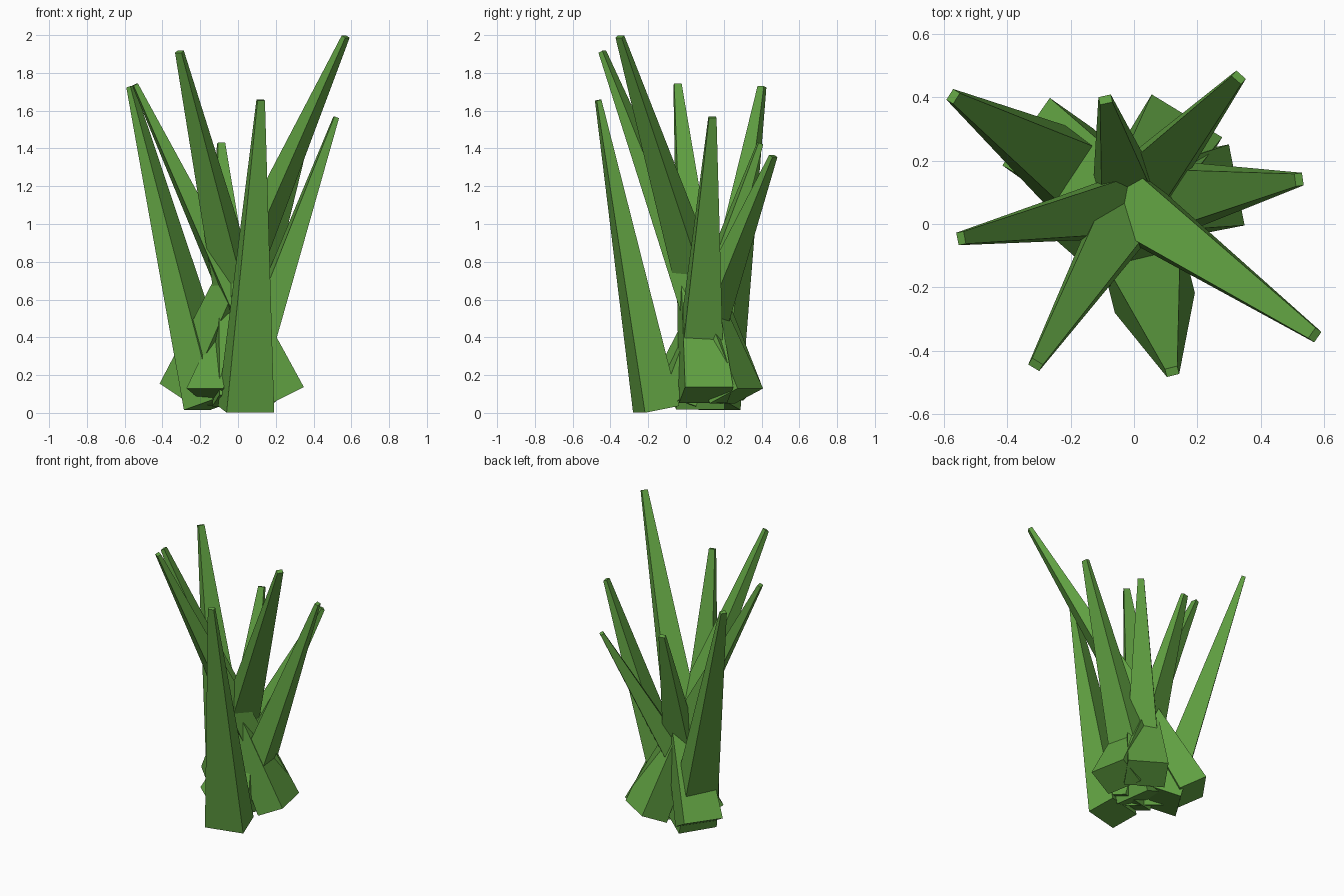
import bpy, bmesh
from mathutils import Vector

if "Cube" in bpy.data.objects:
    bpy.data.objects.remove(bpy.data.objects["Cube"])

green = bpy.data.materials.new("grass_green")
green.diffuse_color = (0.12, 0.36, 0.055, 1)
green.use_nodes = True
green.node_tree.nodes["Principled BSDF"].inputs["Base Color"].default_value = green.diffuse_color

# Half width and half thickness of the blade ends
BASE = (0.13, 0.095)
TIP = (0.02, 0.013)


def blade(name, base, tip):
    """Flattened tapered blade whose wide face points the way it leans."""
    base, tip = Vector(base), Vector(tip)
    axis = (tip - base).normalized()
    side = Vector((0, 0, 1)).cross(axis).normalized()
    out = axis.cross(side)
    bm = bmesh.new()
    rings = []
    for centre, (w, t) in ((base, BASE), (tip, TIP)):
        rings.append([bm.verts.new(centre + side * a * w + out * b * t)
                      for a, b in ((-1, -1), (1, -1), (1, 1), (-1, 1))])
    for ring in rings:
        bm.faces.new(ring)
    for i in range(4):
        j = (i + 1) % 4
        bm.faces.new((rings[0][i], rings[0][j], rings[1][j], rings[1][i]))
    bmesh.ops.recalc_face_normals(bm, faces=bm.faces)
    mesh = bpy.data.meshes.new(name)
    bm.to_mesh(mesh)
    bm.free()
    mesh.materials.append(green)
    bpy.context.collection.objects.link(bpy.data.objects.new(name, mesh))


# Blades of the tuft: base centre, tip centre
blades = [
    ((-0.272, 0.243, 0.11), (0.57, -0.35, 1.992)),
    ((0.122, 0.267, 0.09), (-0.31, -0.443, 1.912)),
    ((0.24, 0.107, 0.095), (-0.545, -0.045, 1.738)),
    ((-0.14, 0.13, 0.043), (-0.57, 0.402, 1.726)),
    ((0.043, -0.158, 0.019), (0.12, -0.465, 1.656)),
    ((-0.01, 0.063, 0.05), (0.52, 0.14, 1.565)),
    ((0.01, -0.06, 0.065), (-0.09, 0.392, 1.426)),
    ((-0.12, -0.05, 0.085), (0.33, 0.462, 1.36)),
]
for n, (b, t) in enumerate(blades, 1):
    blade(f"grass_blade_{n}", b, t)
